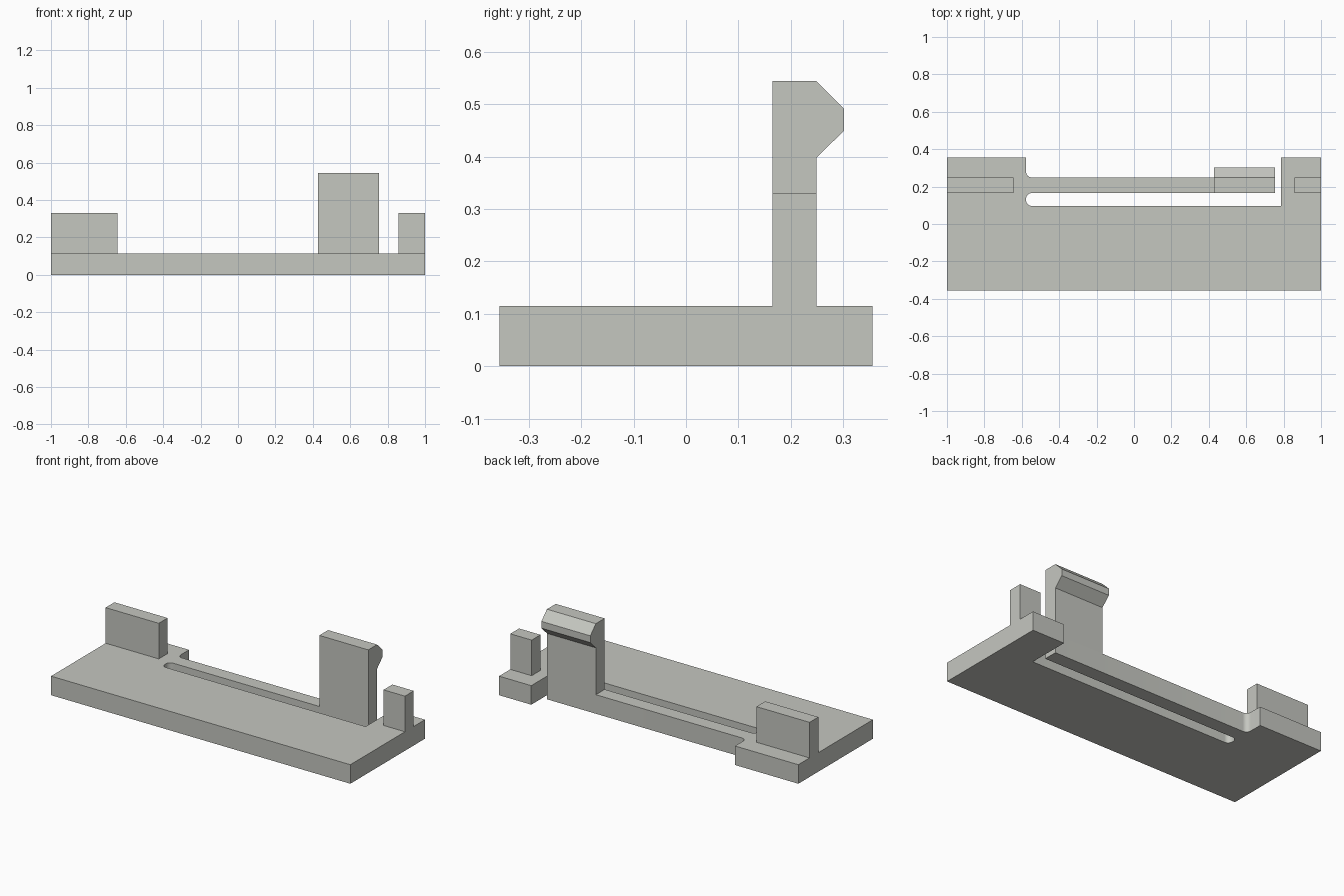
import bpy
import bmesh
import math
from mathutils import Vector

if "Cube" in bpy.data.objects:
    bpy.data.objects.remove(bpy.data.objects["Cube"])

grey = bpy.data.materials.new("warm_grey")
grey.diffuse_color = (0.56, 0.57, 0.53, 1)
grey.use_nodes = True
grey.node_tree.nodes["Principled BSDF"].inputs["Base Color"].default_value = grey.diffuse_color

HALF_DEPTH = 0.356
PLATE_TOP = 0.115
WALL_Y = (0.165, 0.249)   # front and back of the arm, posts and clip
FILLET = 0.03


def prism(name, points, direction):
    """Extrude a closed planar outline along a direction."""
    bm = bmesh.new()
    face = bm.faces.new([bm.verts.new(p) for p in points])
    out = bmesh.ops.extrude_face_region(bm, geom=[face])
    moved = [g for g in out["geom"] if isinstance(g, bmesh.types.BMVert)]
    bmesh.ops.translate(bm, verts=moved, vec=Vector(direction))
    bmesh.ops.recalc_face_normals(bm, faces=bm.faces[:])
    mesh = bpy.data.meshes.new(name)
    bm.to_mesh(mesh)
    bm.free()
    mesh.materials.append(grey)
    obj = bpy.data.objects.new(name, mesh)
    bpy.context.collection.objects.link(obj)
    return obj


def arc(cx, cy, start, end, steps=8):
    """Points of a fillet around a centre, angles in degrees."""
    angles = [math.radians(start + (end - start) * i / steps) for i in range(steps + 1)]
    return [(cx + FILLET * math.cos(a), cy + FILLET * math.sin(a)) for a in angles]


# Base plate with the slot and the free-ended spring arm in one outline
y0, y1 = WALL_Y
slot_y, slot_x, right_x, arm_x = 0.097, -0.577, 0.785, 0.755
fx = slot_x + FILLET
outline = [(-1, -HALF_DEPTH), (1, -HALF_DEPTH), (1, HALF_DEPTH),
           (right_x, HALF_DEPTH), (right_x, slot_y)]
outline += arc(fx, slot_y + FILLET, 270, 180)
outline += arc(fx, y0 - FILLET, 180, 90)
outline += [(arm_x, y0), (arm_x, y1)]
outline += arc(fx, y1 + FILLET, 270, 180)
outline += [(slot_x, HALF_DEPTH), (-1, HALF_DEPTH)]
plate = prism("base_plate", [(x, y, 0) for x, y in outline], (0, 0, PLATE_TOP))

# Smooth only the fillets
bpy.context.view_layer.objects.active = plate
plate.select_set(True)
bpy.ops.object.shade_smooth_by_angle(angle=math.radians(30))

# Upright posts at both ends
for name, xa, xb in (("left_post", -1, -0.645), ("right_post", 0.857, 1)):
    prism(name, [(xa, y0, PLATE_TOP), (xb, y0, PLATE_TOP),
                 (xb, y1, PLATE_TOP), (xa, y1, PLATE_TOP)], (0, 0, 0.33 - PLATE_TOP))

# Snap clip with a bevelled catch, standing on the arm
profile = [(y0, PLATE_TOP), (y1, PLATE_TOP), (y1, 0.398), (0.302, 0.45),
           (0.302, 0.491), (y1, 0.544), (y0, 0.544)]
prism("snap_clip", [(0.428, y, z) for y, z in profile], (arm_x - 0.428, 0, 0))
